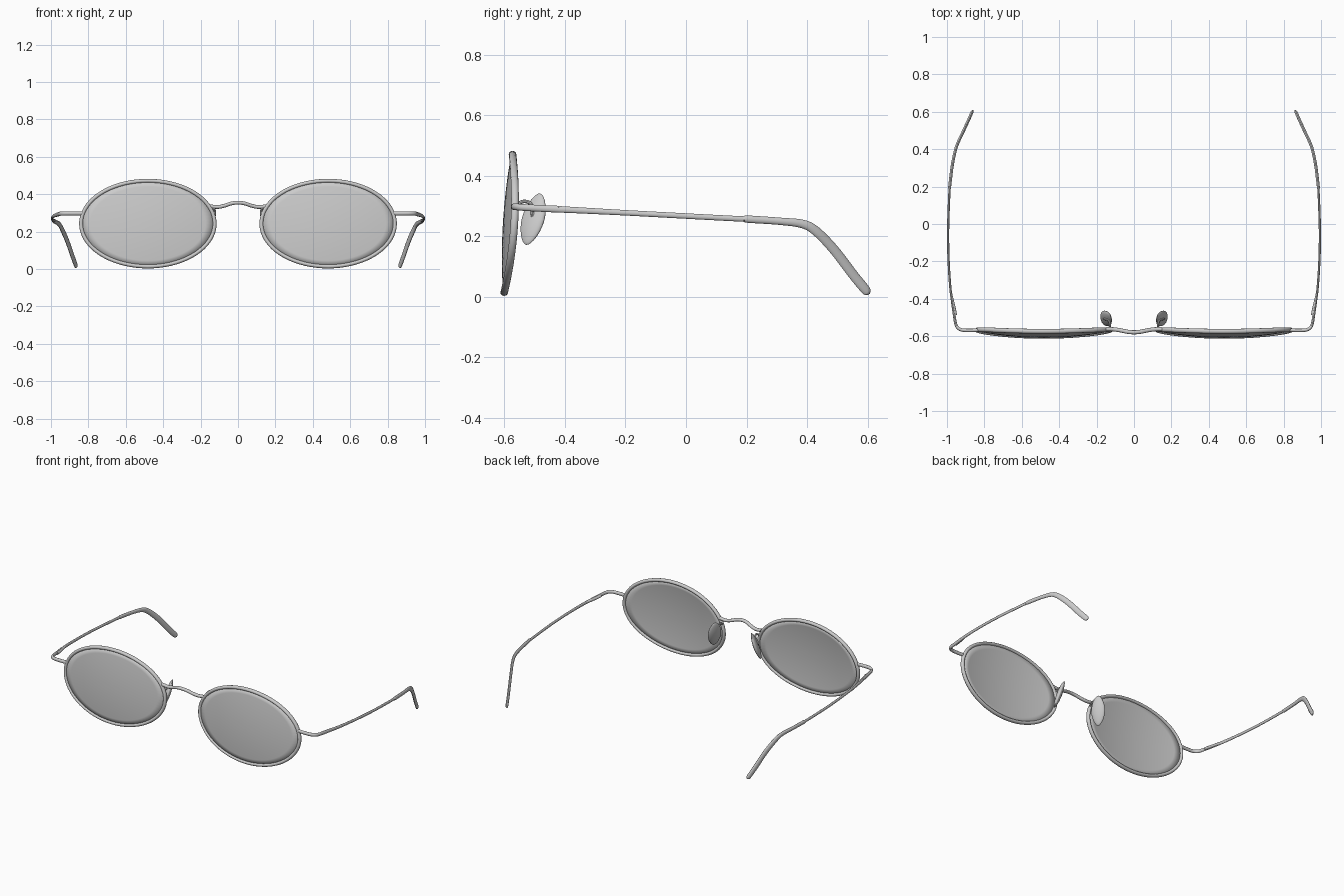
import bpy, bmesh, math
from mathutils import Vector, Matrix

if "Cube" in bpy.data.objects:
    bpy.data.objects.remove(bpy.data.objects["Cube"])

CX, CZ, RX, RZ = 0.482, 0.243, 0.357, 0.229   # rim centre and half sizes


def finish(name, bm, mirror=True, angle=40):
    bmesh.ops.recalc_face_normals(bm, faces=bm.faces)
    me = bpy.data.meshes.new(name)
    bm.to_mesh(me)
    bm.free()
    ob = bpy.data.objects.new(name, me)
    bpy.context.collection.objects.link(ob)
    bpy.ops.object.select_all(action='DESELECT')
    ob.select_set(True)
    bpy.context.view_layer.objects.active = ob
    bpy.ops.object.shade_smooth_by_angle(angle=math.radians(angle))
    if mirror:
        m = ob.modifiers.new("Mirror", 'MIRROR')
        m.use_mirror_merge = False
    return ob


def spline(pts, steps=6):
    """Catmull-Rom through points of any dimension."""
    p = [pts[0]] + list(pts) + [pts[-1]]
    out = []
    for i in range(1, len(p) - 2):
        for s in range(steps):
            t = s / steps
            out.append([0.5 * (2 * b + (c - a) * t + (2 * a - 5 * b + 4 * c - d) * t * t
                               + (3 * b - a - 3 * c + d) * t ** 3)
                        for a, b, c, d in zip(*p[i - 1:i + 3])])
    return out + [list(pts[-1])]


def tube(name, path, up=(0, 0, 1), closed=False, mirror=True, sides=12):
    """Sweep an ellipse; each path row is x, y, z, half width, half height."""
    bm = bmesh.new()
    n, up, rings = len(path), Vector(up), []
    for i, row in enumerate(path):
        a = path[(i - 1) % n] if closed else path[max(i - 1, 0)]
        b = path[(i + 1) % n] if closed else path[min(i + 1, n - 1)]
        t = (Vector(b[:3]) - Vector(a[:3])).normalized()
        side = t.cross(up).normalized()
        top = side.cross(t)
        rings.append([bm.verts.new(Vector(row[:3])
                      + side * row[3] * math.cos(2 * math.pi * k / sides)
                      + top * row[4] * math.sin(2 * math.pi * k / sides))
                      for k in range(sides)])
    for i in range(n if closed else n - 1):
        r, q = rings[i], rings[(i + 1) % n]
        for k in range(sides):
            j = (k + 1) % sides
            bm.faces.new((r[k], r[j], q[j], q[k]))
    if not closed:
        bm.faces.new(rings[0])
        bm.faces.new(rings[-1])
    return finish(name, bm, mirror)


def lens_point(angle, f):
    """Point on the tilted, domed lens surface (f = 1 at the rim)."""
    u, v = RX * f * math.cos(angle), RZ * f * math.sin(angle)
    return (CX + u, -0.601 + 0.06 * v + 0.265 * (u * u + v * v), CZ + v)


# Rims
N = 72
tube("rim", [(*lens_point(2 * math.pi * i / N, 1), 0.0105, 0.0125) for i in range(N)],
     up=(0, 1, 0), closed=True)

# Lenses
bm = bmesh.new()
centre = bm.verts.new(lens_point(0, 0))
prev = None
for r in range(1, 9):
    ring = [bm.verts.new(lens_point(2 * math.pi * i / N, r / 8 * 0.985)) for i in range(N)]
    for i in range(N):
        j = (i + 1) % N
        if prev:
            bm.faces.new((prev[i], prev[j], ring[j], ring[i]))
        else:
            bm.faces.new((centre, ring[j], ring[i]))
    prev = ring
lens = finish("lens", bm)
sol = lens.modifiers.new("Thickness", 'SOLIDIFY')
sol.thickness = 0.008
sol.offset = 0

# Bridge
half = [(0.15, -0.562, 0.336), (0.11, -0.563, 0.332), (0.075, -0.568, 0.338),
        (0.035, -0.576, 0.351)]
pts = [(-x, y, z, 0.011, 0.01) for x, y, z in half] + [(0, -0.579, 0.355, 0.011, 0.01)]
pts += [(x, y, z, 0.011, 0.01) for x, y, z in reversed(half)]
tube("bridge", spline(pts), mirror=False)

# End pieces, wrapping from the rim round to the hinge
tube("end_piece", spline([(0.825, -0.567, 0.298, 0.009, 0.011),
                          (0.88, -0.569, 0.298, 0.009, 0.011),
                          (0.925, -0.565, 0.298, 0.009, 0.011),
                          (0.95, -0.543, 0.296, 0.008, 0.011),
                          (0.961, -0.49, 0.293, 0.007, 0.011),
                          (0.972, -0.42, 0.29, 0.006, 0.011)]))

# Hinge wedges on the inner side
tube("hinge", [(0.957, -0.488, 0.292, 0.011, 0.009),
               (0.963, -0.45, 0.29, 0.010, 0.009),
               (0.979, -0.36, 0.287, 0.004, 0.008)])

# Temple arms
tube("temple_arm", spline([(0.967, -0.45, 0.291, 0.006, 0.011),
                           (0.981, -0.35, 0.286, 0.006, 0.010),
                           (0.991, -0.2, 0.278, 0.006, 0.009),
                           (0.994, -0.05, 0.27, 0.006, 0.009),
                           (0.990, 0.1, 0.262, 0.006, 0.009),
                           (0.984, 0.22, 0.256, 0.006, 0.009)]))

# Ear tips
tube("ear_tip", spline([(0.986, 0.195, 0.257, 0.007, 0.009),
                        (0.985, 0.205, 0.257, 0.008, 0.012),
                        (0.972, 0.31, 0.25, 0.008, 0.012),
                        (0.957, 0.385, 0.241, 0.008, 0.014),
                        (0.943, 0.43, 0.217, 0.008, 0.016),
                        (0.915, 0.49, 0.155, 0.008, 0.017),
                        (0.885, 0.555, 0.07, 0.008, 0.017),
                        (0.868, 0.594, 0.023, 0.008, 0.016),
                        (0.864, 0.602, 0.013, 0.006, 0.010),
                        (0.863, 0.605, 0.009, 0.002, 0.003)]))

# Nose pads: flattened ovals leaning back at the top and splayed outward
bm = bmesh.new()
bmesh.ops.create_uvsphere(bm, u_segments=24, v_segments=14, radius=1)
long_axis = Vector((-0.22, 0.27, 1)).normalized()
wide = Vector((0.5, 0.86, 0))
wide = (wide - long_axis * wide.dot(long_axis)).normalized()
thin = long_axis.cross(wide)
for v in bm.verts:
    x, y, z = v.co
    p = 1.25 - 0.25 * z * z
    v.co = (Vector((0.149, -0.505, 0.257)) + wide * x * 0.034 * p
            + thin * y * 0.013 * p + long_axis * z * 0.09)
finish("nose_pad", bm)

# Nose pad wires
tube("pad_wire", spline([(0.135, -0.562, 0.300, 0.006, 0.006),
                         (0.128, -0.54, 0.315, 0.006, 0.006),
                         (0.136, -0.515, 0.31, 0.006, 0.006),
                         (0.157, -0.508, 0.285, 0.006, 0.006),
                         (0.158, -0.507, 0.265, 0.006, 0.006)]), up=(1, 0, 0.2), sides=8)
